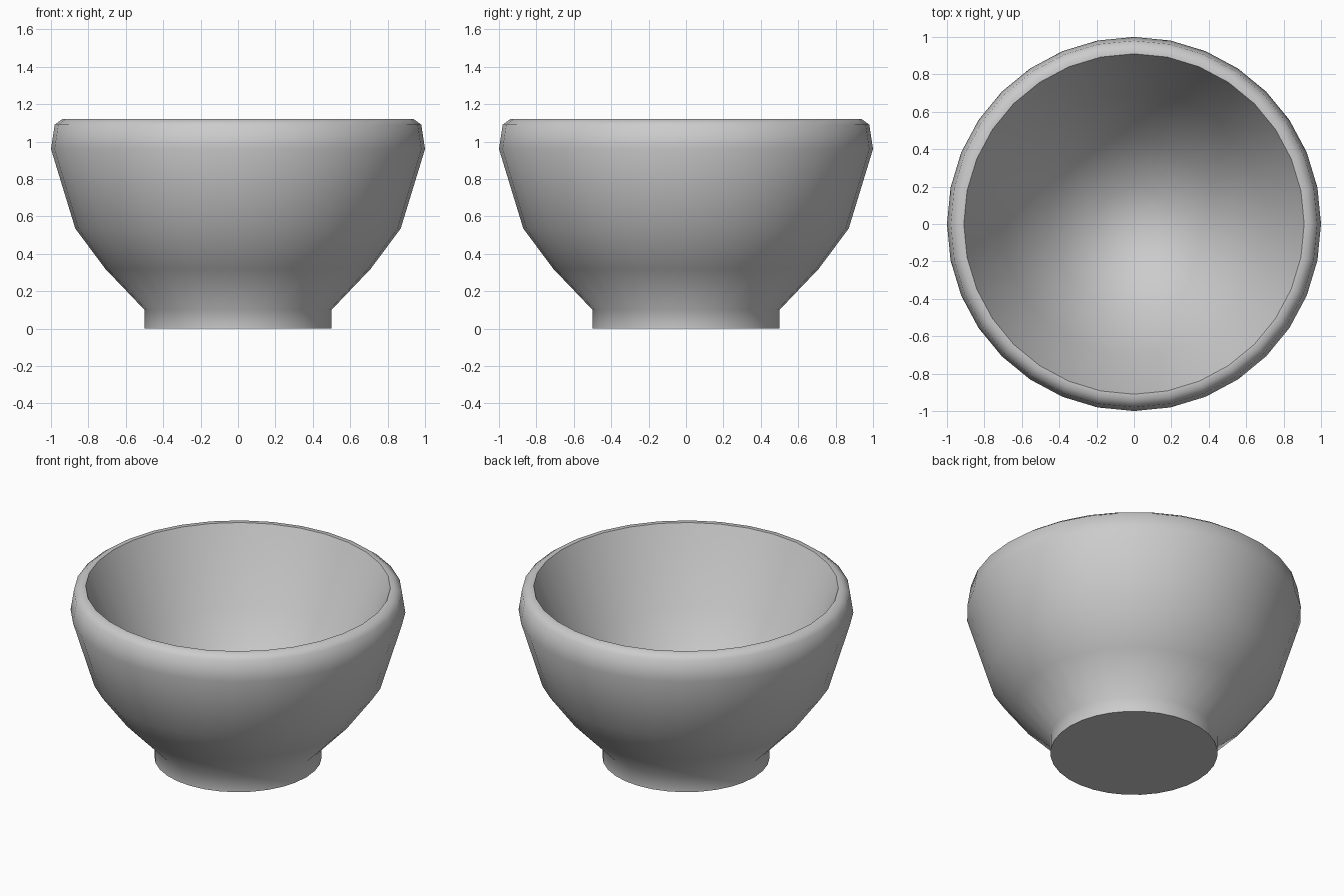
import bpy, bmesh, math

if "Cube" in bpy.data.objects:
    bpy.data.objects.remove(bpy.data.objects["Cube"])

SIDES = 32


def lathe(name, profile, sides=SIDES):
    """Revolve (radius, z) points around z; radius 0 closes to a pole."""
    bm = bmesh.new()
    rings = []
    for r, z in profile:
        if r == 0:
            rings.append([bm.verts.new((0, 0, z))] * sides)
        else:
            rings.append([bm.verts.new((r * math.cos(2 * math.pi * i / sides),
                                        r * math.sin(2 * math.pi * i / sides), z))
                          for i in range(sides)])
    for a, b in zip(rings, rings[1:]):
        for i in range(sides):
            j = (i + 1) % sides
            corners = dict.fromkeys((a[i], a[j], b[j], b[i]))
            bm.faces.new(list(corners))
    bmesh.ops.recalc_face_normals(bm, faces=bm.faces)
    mesh = bpy.data.meshes.new(name)
    bm.to_mesh(mesh)
    bm.free()
    obj = bpy.data.objects.new(name, mesh)
    bpy.context.collection.objects.link(obj)
    bpy.context.view_layer.objects.active = obj
    obj.select_set(True)
    bpy.ops.object.shade_smooth_by_angle(angle=math.radians(50))
    return obj


# Bowl: foot, flared outer wall, rounded lip, then the hollow inside
outer = [(0, 0), (0.5, 0), (0.5, 0.1), (0.71, 0.32), (0.87, 0.535),
         (1.0, 0.96), (0.98, 1.09), (0.94, 1.12)]
inner = [(0.91, 1.12), (0.7, 0.66), (0.45, 0.3), (0.2, 0.12), (0, 0.08)]
lathe("bowl", outer + inner)
